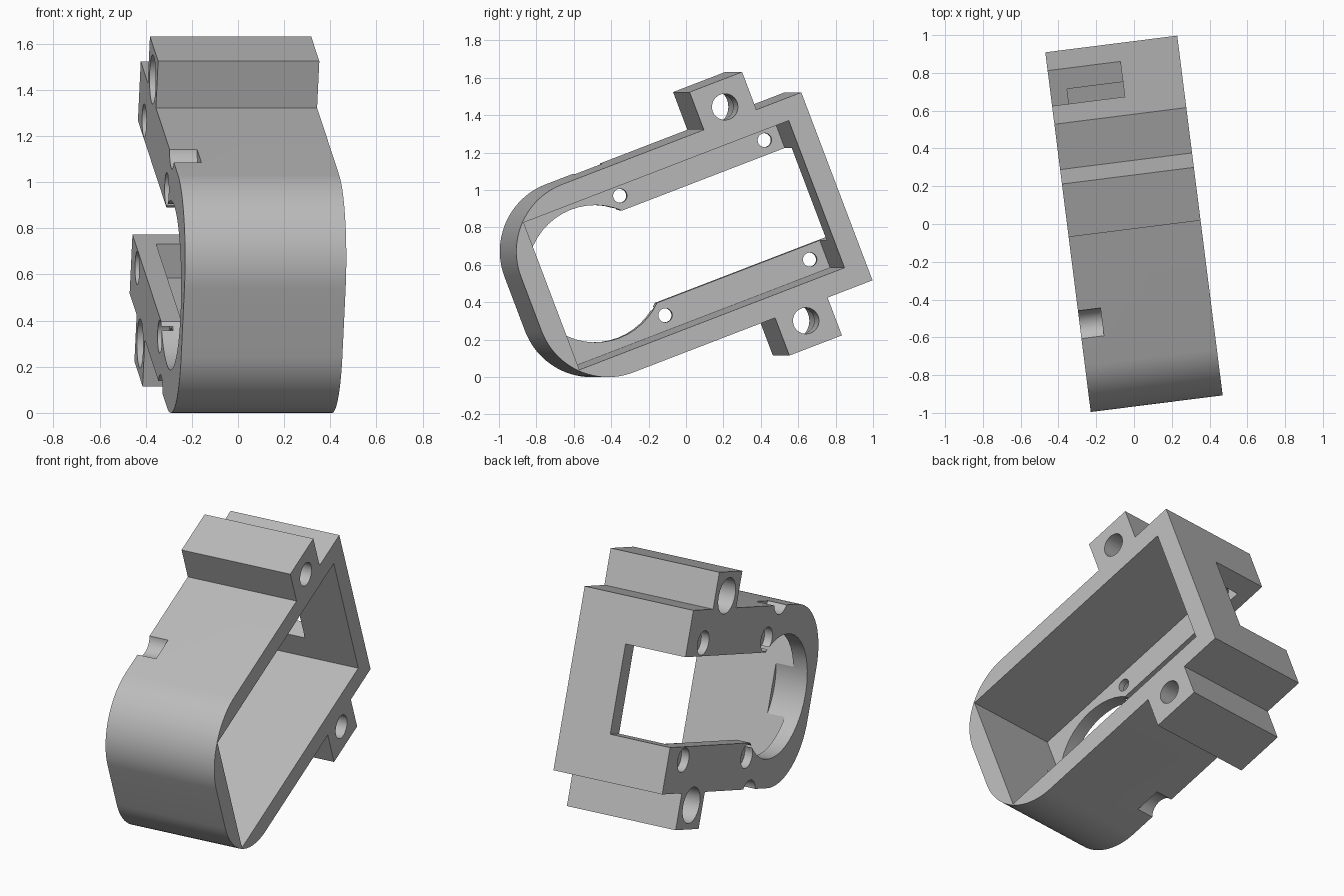
import bpy, bmesh
from math import radians, sin, cos, pi
from mathutils import Matrix

cube = bpy.data.objects.get("Cube")
if cube:
    bpy.data.objects.remove(cube, do_unlink=True)

grey = bpy.data.materials.new("light_grey")
grey.use_nodes = True
tone = (0.5, 0.5, 0.5, 1)
grey.diffuse_color = tone
grey.node_tree.nodes["Principled BSDF"].inputs["Base Color"].default_value = tone

# Local axes: x across, y along the housing, z through its height
HALF = 0.352
FRONT, BACK = -0.679, 1.084
LOW, HIGH = 0.146, 1.222
MID = (LOW + HIGH) / 2
WALL = 0.117
ROUND = 0.383
PLATE = -HALF + 0.09


def prism(name, profile, x0, x1):
    """Extrude a (y, z) profile from x0 to x1."""
    bm = bmesh.new()
    face = bm.faces.new([bm.verts.new((x0, y, z)) for y, z in profile])
    side = bmesh.ops.extrude_face_region(bm, geom=[face])["geom"]
    moved = [g for g in side if isinstance(g, bmesh.types.BMVert)]
    bmesh.ops.translate(bm, verts=moved, vec=(x1 - x0, 0, 0))
    bmesh.ops.recalc_face_normals(bm, faces=bm.faces)
    mesh = bpy.data.meshes.new(name)
    bm.to_mesh(mesh)
    bm.free()
    obj = bpy.data.objects.new(name, mesh)
    bpy.context.collection.objects.link(obj)
    return obj


def arc(y, z, r, start, end, steps):
    angles = [start + (end - start) * i / steps for i in range(steps + 1)]
    return [(y + r * cos(t), z + r * sin(t)) for t in angles]


def box(y0, y1, z0, z1):
    return [(y0, z0), (y1, z0), (y1, z1), (y0, z1)]


# Outer housing with a mounting lug above and below
LUG0, LUG1, LUG = 0.522, 0.825, 0.216
nose = FRONT + ROUND
outline = arc(nose, HIGH - ROUND, ROUND, pi / 2, pi, 24)
outline += arc(nose, LOW + ROUND, ROUND, pi, 1.5 * pi, 24)
outline += [(LUG0, LOW), (LUG0, LOW - LUG), (LUG1, LOW - LUG), (LUG1, LOW),
            (BACK, LOW), (BACK, HIGH),
            (LUG1, HIGH), (LUG1, HIGH + LUG), (LUG0, HIGH + LUG), (LUG0, HIGH)]
housing = prism("housing", outline, -HALF, HALF)

cutters = []


def cut(name, profile, x0, x1):
    cutters.append(prism(name, profile, x0, x1))


def bore(name, y, z, r, x0, x1):
    cut(name, arc(y, z, r, 0, 2 * pi, 48)[:-1], x0, x1)


# Inner cavity, round opening, and slot running out through the back wall
OUT = HALF + 0.1
cut("cavity", box(FRONT + WALL, BACK - WALL, LOW + WALL, HIGH - WALL), PLATE, OUT)
bore("round_opening", -0.226, MID, 0.367, -OUT, -0.15)
cut("slot", box(-0.1, BACK + 0.1, MID - 0.264, MID + 0.264), -OUT, 0.036)

for side in (-1, 1):
    edge = MID + side * (HIGH - LOW) / 2
    # Stepped lug holes
    bore("lug_hole", 0.672, edge + side * 0.074, 0.07, -OUT, OUT)
    bore("lug_counterbore", 0.672, edge + side * 0.074, 0.107, -OUT, 0.15)
    # Stepped screw holes in the side plate
    for y in (0.047, 0.881):
        bore("screw_hole", y, MID + side * 0.342, 0.0375, -OUT, PLATE + 0.05)
        bore("screw_counterbore", y, MID + side * 0.342, 0.072, -OUT, -HALF + 0.05)
    # Scooped notches on the outer faces
    bore("notch", -0.061, edge + side * 0.03, 0.085, -OUT, -HALF + 0.12)

for cutter in cutters:
    cutter.hide_render = True
    mod = housing.modifiers.new(cutter.name, "BOOLEAN")
    mod.operation = "DIFFERENCE"
    mod.solver = "EXACT"
    mod.object = cutter

# Bake the cuts, then drop the cutters
bpy.context.view_layer.update()
graph = bpy.context.evaluated_depsgraph_get()
result = bpy.data.meshes.new_from_object(housing.evaluated_get(graph))
housing.modifiers.clear()
housing.data = result
for cutter in cutters:
    bpy.data.objects.remove(cutter, do_unlink=True)

# Tilt and turn the finished part
result.transform(Matrix.Rotation(radians(7.2), 4, "Z") @ Matrix.Rotation(radians(20.9), 4, "X"))
lowest = min(v.co.z for v in result.vertices)
result.transform(Matrix.Translation((0, 0, -lowest)))
result.materials.clear()
result.materials.append(grey)

bpy.ops.object.select_all(action="DESELECT")
housing.select_set(True)
bpy.context.view_layer.objects.active = housing
bpy.ops.object.shade_smooth_by_angle(angle=radians(25))
